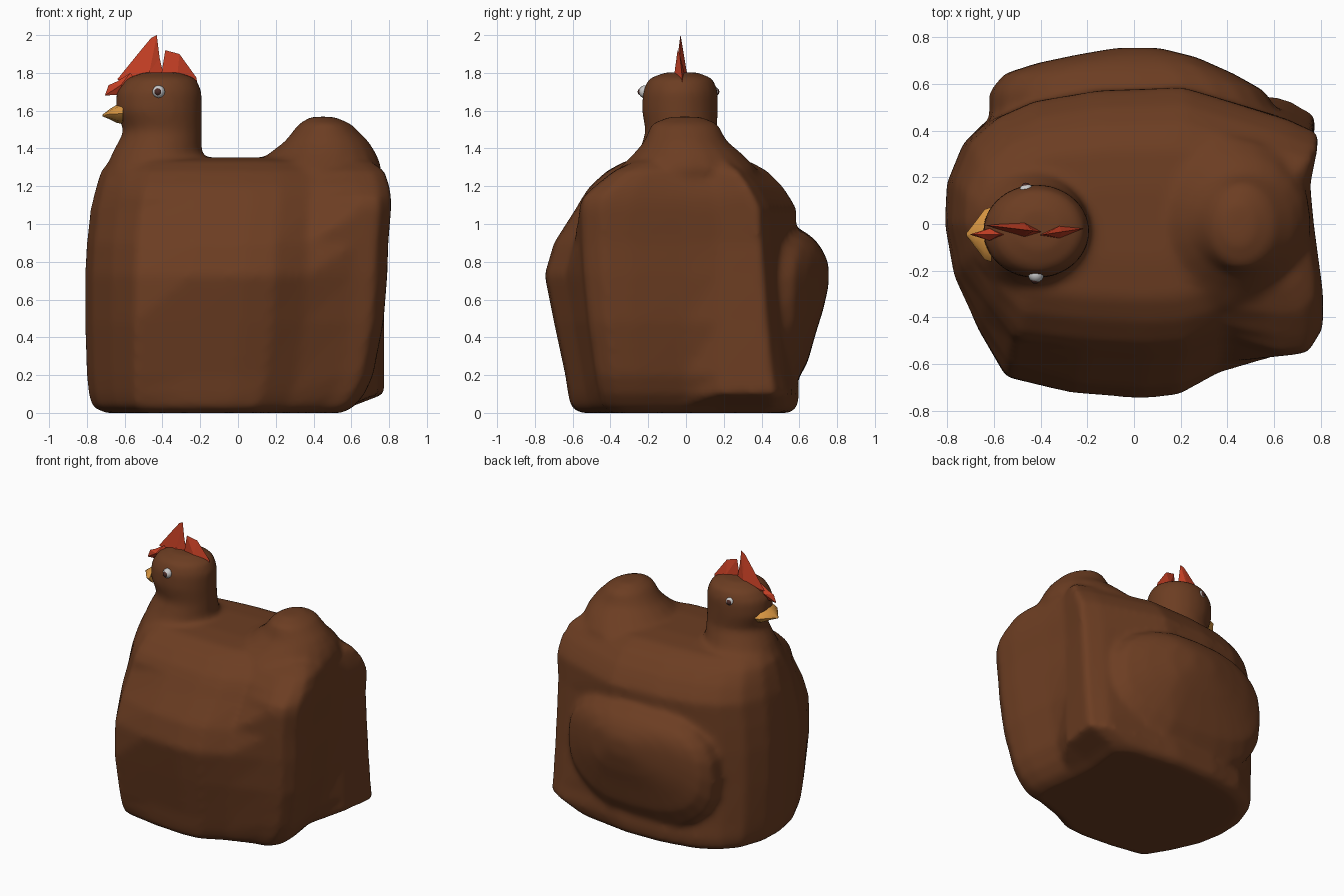
import bpy, bmesh, math
from mathutils import Vector

if "Cube" in bpy.data.objects:
    bpy.data.objects.remove(bpy.data.objects["Cube"])


def material(name, rgb):
    m = bpy.data.materials.new(name)
    m.diffuse_color = (*rgb, 1)
    m.use_nodes = True
    m.node_tree.nodes["Principled BSDF"].inputs["Base Color"].default_value = m.diffuse_color
    return m


BROWN = material("brown feathers", (0.150, 0.047, 0.016))
RED = material("comb red", (0.56, 0.05, 0.018))
ORANGE = material("beak orange", (0.70, 0.31, 0.055))
WHITE = material("eye white", (0.60, 0.60, 0.60))
DARK = material("pupil dark", (0.07, 0.025, 0.02))


def make(name, bm, mat, angle=60):
    me = bpy.data.meshes.new(name)
    bm.to_mesh(me)
    bm.free()
    ob = bpy.data.objects.new(name, me)
    bpy.context.collection.objects.link(ob)
    me.materials.append(mat)
    if angle:
        bpy.ops.object.select_all(action='DESELECT')
        bpy.context.view_layer.objects.active = ob
        ob.select_set(True)
        bpy.ops.object.shade_smooth_by_angle(angle=math.radians(angle))
    return ob


def skin(bm, rings):
    """Skin equal-length rings of points and cap both ends."""
    loops = [[bm.verts.new(p) for p in r] for r in rings]
    n = len(loops[0])
    faces = []
    for a, b in zip(loops, loops[1:]):
        for i in range(n):
            j = (i + 1) % n
            faces.append(bm.faces.new((a[i], a[j], b[j], b[i])))
    faces += [bm.faces.new(loops[0]), bm.faces.new(loops[-1])]
    bmesh.ops.recalc_face_normals(bm, faces=faces)


def oval(x0, x1, y0, y1, z, n=20, power=1.0):
    pts = []
    for i in range(n):
        t = 2 * math.pi * i / n
        c, s = math.cos(t), math.sin(t)
        c, s = (math.copysign(abs(k) ** power, k) for k in (c, s))
        pts.append(((x0 + x1) / 2 + c * (x1 - x0) / 2,
                    (y0 + y1) / 2 + s * (y1 - y0) / 2, z))
    return pts


# Trunk: one plan outline scaled to each height; the near flank bulges as a wing
PLAN = [(-1, 0), (-.95, -.3), (-.82, -.62), (-.67, -.9), (-.3, -.97), (.05, -1),
        (.25, -.98), (.47, -.85), (.78, -.76), (.92, -.74), (1, -.6),
        (1, -.4), (.95, 0), (.93, .3), (.98, .79), (.82, .91), (.25, 1),
        (-.2, .98), (-.55, .9), (-.75, .78), (-.9, .6), (-.99, .3)]
# height, left, right, near, far, near rear corner depth, near front corner scale
LEVELS = [(0.0, -.70, .55, -.56, .55, .40, 1), (.03, -.77, .61, -.61, .59, .44, 1),
          (.10, -.79, .67, -.625, .60, .46, 1.02), (.2, -.80, .715, -.64, .59, .48, 1.04),
          (.48, -.81, .77, -.70, .58, .52, 1.04), (.73, -.81, .79, -.75, .58, .545, .97),
          (.9, -.80, .795, -.70, .58, .555, .94), (1.08, -.78, .81, -.585, .585, .56, .95),
          (1.14, -.765, .81, -.55, .55, .545, 1), (1.2, -.75, .80, -.51, .51, .48, 1),
          (1.28, -.725, .775, -.42, .43, .38, 1), (1.335, -.68, .70, -.32, .33, .27, 1),
          (1.352, -.5, .55, -.15, .15, .12, 1)]
rings = []
for z, x0, x1, y0, y1, rear, front in LEVELS:
    ring = []
    for u, v in PLAN:
        far_corner = v > .2 and u > .5        # leans in with height
        right = max(x1, .795) if far_corner and .08 < z < 1.1 else x1
        y = v * (y1 if v > 0 else -y0)
        if far_corner and v > .5:
            y *= 1 - .17 * z / 1.1
        elif u > .7 and v < -.3:
            y = v / .75 * rear
        elif u < -.5 and v < -.5:
            y *= front
        ring.append(((x0 + right) / 2 + u * (right - x0) / 2, y, z))
    rings.append(ring)
body = bmesh.new()
skin(body, rings)

# Tail hump
skin(body, [oval(*r) for r in [
    (.1, .70, -.22, .22, 1.1), (.03, .765, -.36, .38, 1.29),
    (.16, .735, -.28, .30, 1.37), (.25, .69, -.22, .215, 1.44),
    (.32, .60, -.185, .17, 1.53), (.385, .51, -.09, .08, 1.568)]])

# Head and neck
skin(body, [oval(*r) for r in [
    (-.64, -.21, -.2, .2, 1.1), (-.71, -.19, -.31, .29, 1.27),
    (-.665, -.19, -.25, .21, 1.38), (-.605, -.19, -.215, .165, 1.49),
    (-.65, -.19, -.235, .17, 1.6), (-.645, -.19, -.23, .17, 1.7),
    (-.595, -.22, -.2, .145, 1.77), (-.5, -.31, -.11, .06, 1.803)]])

# Far wing: lofted outward, front edge steps out from the trunk, rear sinks in
pads = []
for y, k, half, mid in [(.42, 1, .44, .56), (.57, 1, .43, .56), (.645, .9, .34, .61),
                        (.69, .68, .24, .67), (.725, .42, .16, .70),
                        (.755, .15, .06, .73)]:
    o = oval(.02 - .64 * k, .02 + .6 * k, mid - half, mid + half, 0, 24, .8)
    pads.append([(px, y - .22 * max(0, px - .22), pz) for px, pz, _ in o])
skin(body, pads)

# Fuse trunk, tail, head and wing into one soft skin
hen = make("body", body, BROWN, 0)
fuse = hen.modifiers.new("fuse", 'REMESH')
fuse.mode = 'VOXEL'
fuse.voxel_size = .02
fuse.use_smooth_shade = True
soft = hen.modifiers.new("soften", 'SMOOTH')
soft.factor = .5
soft.iterations = 10

# Beak: tapered, drooping slightly
beak = bmesh.new()
skin(beak, [[(x, -.045 + a, b) for a, b, _ in oval(-w, w, z0, z1, 0, 8)]
            for x, w, z0, z1 in [(-.61, .118, 1.53, 1.64), (-.64, .108, 1.535, 1.632),
                                 (-.68, .055, 1.555, 1.608), (-.718, .006, 1.57, 1.578)]])
make("beak", beak, ORANGE, 50)


# Comb: thin feather-like plates, thicker near the base
def comb(name, outline, core, y, thick=.03, lean=0.0):
    bm = bmesh.new()
    rim = [bm.verts.new((x, y + lean * (x - core[0]), z)) for x, z in outline]
    for s in (-1, 1):
        c = bm.verts.new((core[0], y + s * thick, core[1]))
        for a, b in zip(rim, rim[1:] + rim[:1]):
            bm.faces.new((a, b, c))
    bmesh.ops.recalc_face_normals(bm, faces=bm.faces)
    make(name, bm, RED, 0)


comb("comb_front", [(-.705, 1.68), (-.685, 1.735), (-.64, 1.755), (-.57, 1.80),
                    (-.53, 1.75), (-.62, 1.685)], (-.62, 1.735), -.045, .026)
comb("comb_middle", [(-.64, 1.765), (-.51, 1.925), (-.46, 1.985), (-.43, 2.0),
                     (-.415, 1.88), (-.39, 1.77), (-.55, 1.74)],
     (-.47, 1.80), -.025, .03, -.12)
comb("comb_back", [(-.405, 1.80), (-.385, 1.92), (-.31, 1.90), (-.22, 1.775),
                   (-.21, 1.69), (-.36, 1.76)], (-.32, 1.80), -.035, .026, .15)


# Eyes
def ball(name, centre, r, mat):
    bm = bmesh.new()
    bmesh.ops.create_uvsphere(bm, u_segments=14, v_segments=8, radius=r)
    bmesh.ops.translate(bm, verts=bm.verts, vec=Vector(centre))
    make(name, bm, mat)


for side, x, y in (("near", -.42, -.217), ("far", -.46, .138)):
    d = -1 if y < 0 else 1
    ball(side + "_eye", (x, y, 1.70), .034, WHITE)
    ball(side + "_pupil", (x - .003, y + d * .018, 1.70), .021, DARK)
